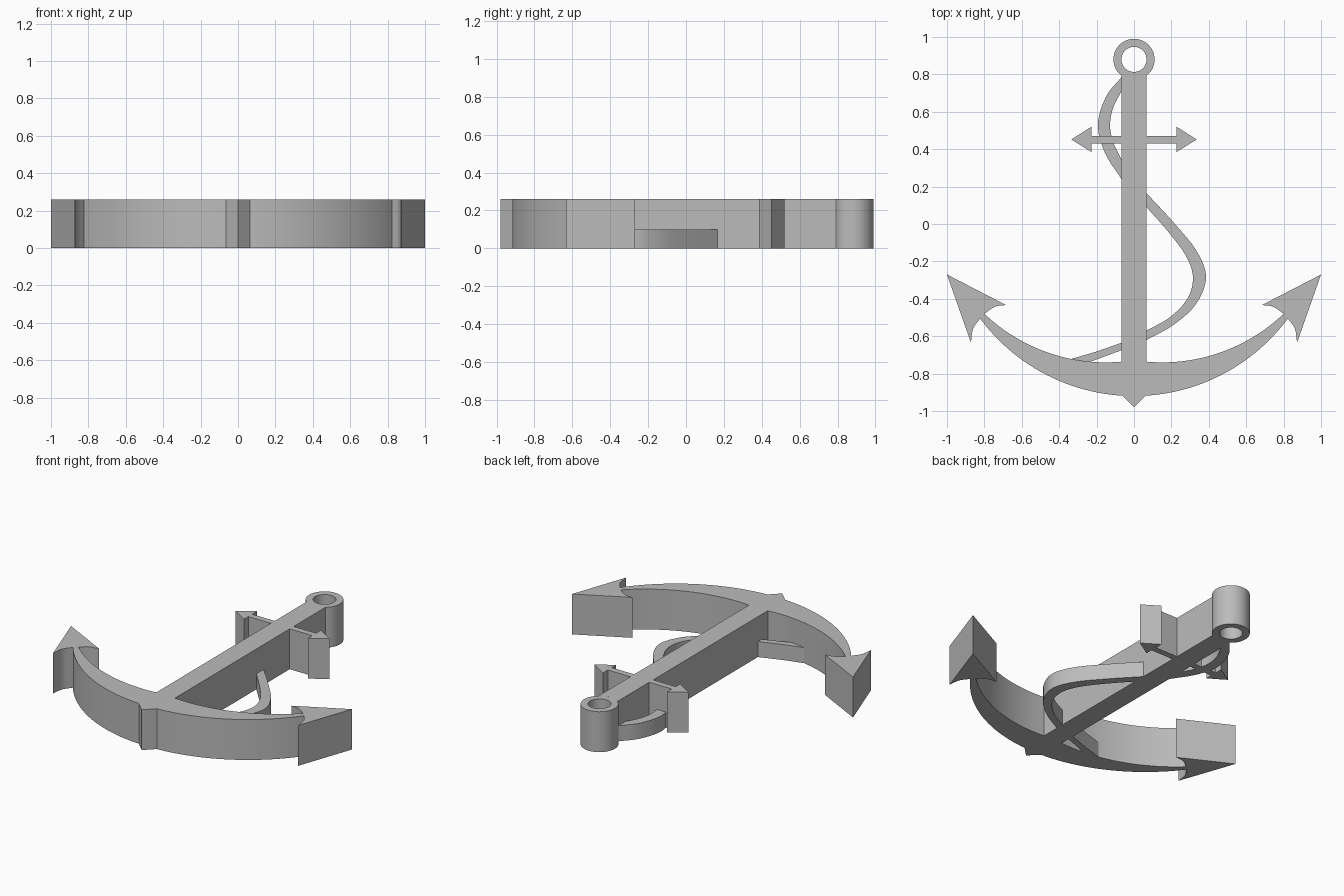
import bpy, bmesh
from math import sin, cos, pi, radians, asin, sqrt
from mathutils import Vector

DEPTH = 0.26        # thickness of the iron
ROPE_DEPTH = 0.10   # thickness of the rope
HALF = 0.067        # half width of the shank
RING_Y, RING_OUT, RING_IN = 0.88, 0.11, 0.067

cube = bpy.data.objects.get("Cube")
if cube:
    bpy.data.objects.remove(cube, do_unlink=True)

grey = bpy.data.materials.new("iron_grey")
grey.use_nodes = True
colour = (0.5, 0.5, 0.5, 1)
grey.diffuse_color = colour
grey.node_tree.nodes["Principled BSDF"].inputs["Base Color"].default_value = colour


def arc(cx, cy, r, a0, a1, n):
    """Points on a circle between two angles in radians."""
    return [(cx + r * cos(a0 + (a1 - a0) * i / n),
             cy + r * sin(a0 + (a1 - a0) * i / n)) for i in range(n + 1)]


def lower_arc(cx, cy, r, x0, x1, n):
    """Underside of a circle from x0 to x1."""
    return arc(cx, cy, r, asin((x0 - cx) / r) - pi / 2, asin((x1 - cx) / r) - pi / 2, n)


def spline(points, steps=8):
    """Smooth curve through the points."""
    p = [Vector(q) for q in points]
    p = [2 * p[0] - p[1]] + p + [2 * p[-1] - p[-2]]
    out = []
    for a, b, c, d in zip(p, p[1:], p[2:], p[3:]):
        for i in range(steps):
            t = i / steps
            out.append(tuple(0.5 * (2 * b + (c - a) * t + (2 * a - 5 * b + 4 * c - d) * t * t
                                    + (3 * b - a - 3 * c + d) * t ** 3)))
    return out + [tuple(points[-1])]


def flip(points):
    return [(-x, y) for x, y in reversed(points)]


def finish(name, bm):
    bmesh.ops.recalc_face_normals(bm, faces=bm.faces)
    mesh = bpy.data.meshes.new(name)
    bm.to_mesh(mesh)
    bm.free()
    mesh.materials.append(grey)
    obj = bpy.data.objects.new(name, mesh)
    bpy.context.collection.objects.link(obj)
    bpy.ops.object.select_all(action='DESELECT')
    obj.select_set(True)
    bpy.context.view_layer.objects.active = obj
    bpy.ops.object.shade_smooth_by_angle(angle=radians(30))


def plate(name, outline, depth=DEPTH):
    """Extrude a flat outline up from the ground."""
    bm = bmesh.new()
    face = bm.faces.new([bm.verts.new((x, y, 0)) for x, y in outline])
    new = bmesh.ops.extrude_face_region(bm, geom=[face], use_keep_orig=True)["geom"]
    bmesh.ops.translate(bm, vec=(0, 0, depth),
                        verts=[v for v in new if isinstance(v, bmesh.types.BMVert)])
    finish(name, bm)


# Curved arms with the pointed crown at the bottom
outer = [(0.064, -0.917)] + lower_arc(0, 0.103, 1.023, 0.09, 0.823, 24)
inner = lower_arc(0.15, 0.2025, 0.9425, 0.80, HALF, 24)
half = outer + inner
plate("arms", [(0, -0.98)] + half + flip(half))

# Shank, with its top fitted to the ring
top = asin(HALF / RING_OUT)
plate("shank", [(-HALF, inner[-1][1]), (HALF, inner[-1][1])]
      + arc(0, RING_Y, RING_OUT, top - pi / 2, -top - pi / 2, 10))

# Ring
bm = bmesh.new()
N = 64
loops = [[bm.verts.new((r * cos(2 * pi * i / N), RING_Y + r * sin(2 * pi * i / N), z))
          for i in range(N)]
         for r, z in ((RING_OUT, 0), (RING_OUT, DEPTH), (RING_IN, DEPTH), (RING_IN, 0))]
for k in range(4):
    a, b = loops[k], loops[(k + 1) % 4]
    for i in range(N):
        j = (i + 1) % N
        bm.faces.new((a[i], a[j], b[j], b[i]))
finish("ring", bm)

# Flukes and stock arms on both sides
fluke = ([(1, -0.27)] + spline([(0.685, -0.433), (0.745, -0.443), (0.80, -0.48)])
         + spline([(0.823, -0.505), (0.86, -0.56), (0.872, -0.634)]))
stock = [(HALF, 0.43), (0.228, 0.43), (0.228, 0.385), (0.335, 0.452),
         (0.228, 0.52), (0.228, 0.47), (HALF, 0.47)]
for side, shape in (("left", lambda p: p), ("right", flip)):
    plate(side + "_fluke", shape(fluke))
    plate(side + "_stock", shape(stock))

# Rope winding around the shank, in three visible lengths
plate("rope_upper_loop",
      spline([(-HALF, 0.785), (-0.15, 0.68), (-0.193, 0.53), (-0.155, 0.38), (-HALF, 0.24)])
      + spline([(-HALF, 0.345), (-0.112, 0.44), (-0.128, 0.53), (-0.112, 0.62), (-HALF, 0.71)]),
      ROPE_DEPTH)
plate("rope_lower_loop",
      spline([(HALF, 0.165), (0.21, 0.01), (0.335, -0.145), (0.385, -0.287),
              (0.33, -0.43), (0.21, -0.54), (HALF, -0.62)])
      + spline([(HALF, -0.57), (0.19, -0.50), (0.285, -0.40), (0.315, -0.287),
                (0.28, -0.175), (0.19, -0.05), (HALF, 0.09)]),
      ROPE_DEPTH)
plate("rope_tail", [(-HALF, -0.635), (-0.2, -0.682), (-0.337, -0.722),
                    (-0.235, -0.737), (-HALF, -0.675)], ROPE_DEPTH)
